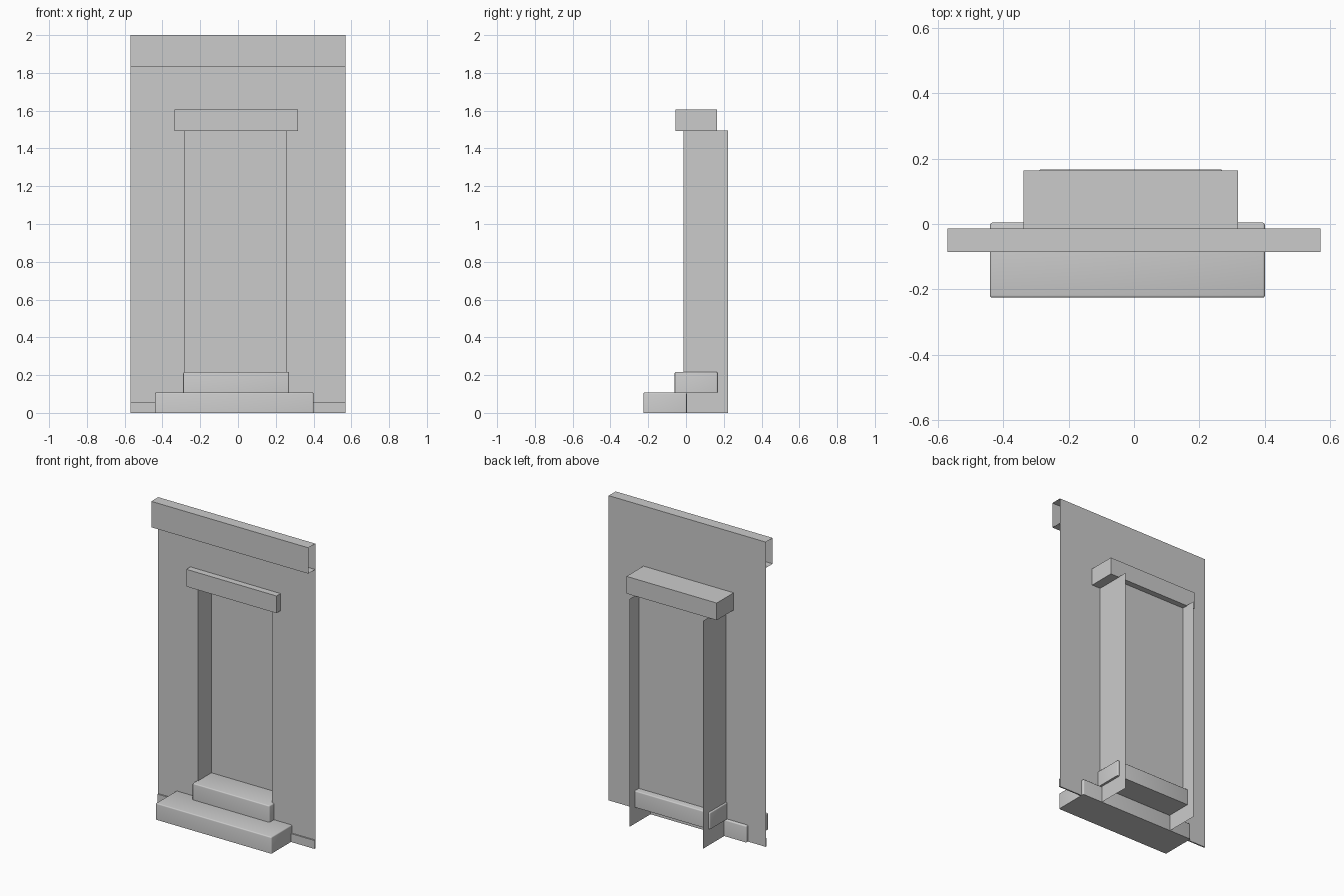
import bpy, bmesh, math

if "Cube" in bpy.data.objects:
    bpy.data.objects.remove(bpy.data.objects["Cube"])

plaster = bpy.data.materials.new("plain grey")
plaster.use_nodes = True
GREY = (0.6, 0.6, 0.6, 1)
plaster.diffuse_color = GREY
plaster.node_tree.nodes["Principled BSDF"].inputs["Base Color"].default_value = GREY

HALF, WALL_Y = 0.57, -0.013
DOOR_L, DOOR_R, DOOR_TOP = -0.28, 0.255, 1.495


def finish(name, bm):
    mesh = bpy.data.meshes.new(name)
    bm.to_mesh(mesh)
    bm.free()
    mesh.materials.append(plaster)
    obj = bpy.data.objects.new(name, mesh)
    bpy.context.collection.objects.link(obj)
    return obj


def sheet(name, points):
    """One flat face through the points."""
    bm = bmesh.new()
    bm.faces.new([bm.verts.new(p) for p in points])
    return finish(name, bm)


def moulding(name, profile, x0, x1):
    """Open-ended strip: a (y, z) profile swept along x."""
    bm = bmesh.new()
    a = [bm.verts.new((x0, y, z)) for y, z in profile]
    b = [bm.verts.new((x1, y, z)) for y, z in profile]
    for i in range(len(profile) - 1):
        bm.faces.new((a[i], b[i], b[i + 1], a[i + 1]))
    return finish(name, bm)


def box(name, xs, ys, zs, round_edge=0):
    bm = bmesh.new()
    bmesh.ops.create_cube(bm, size=1)
    for v in bm.verts:
        v.co = [r[0] if c < 0 else r[1] for c, r in zip(v.co, (xs, ys, zs))]
    if round_edge:
        # Soften everything except the flat underside
        edges = [e for e in bm.edges if max(v.co.z for v in e.verts) > zs[0] + 0.01]
        bmesh.ops.bevel(bm, geom=edges, offset=round_edge, segments=3,
                        profile=0.5, affect='EDGES')
    obj = finish(name, bm)
    if round_edge:
        bpy.ops.object.select_all(action='DESELECT')
        obj.select_set(True)
        bpy.context.view_layer.objects.active = obj
        bpy.ops.object.shade_smooth_by_angle(angle=math.radians(50))
    return obj


# Wall sheet with the doorway cut out of its bottom edge
outline = [(-HALF, 0), (DOOR_L, 0), (DOOR_L, DOOR_TOP), (DOOR_R, DOOR_TOP),
           (DOOR_R, 0), (HALF, 0), (HALF, 2), (-HALF, 2)]
sheet("wall", [(x, WALL_Y, z) for x, z in outline])

# Cornice and skirting strips
moulding("cornice", [(WALL_Y, 1.83), (-0.085, 1.83), (-0.085, 2), (WALL_Y, 2)], -HALF, HALF)
skirt = [(WALL_Y, 0), (-0.022, 0), (-0.022, 0.055), (WALL_Y, 0.055)]
for side, x0, x1 in (("right", -HALF, DOOR_L), ("left", DOOR_R, HALF)):
    moulding(side + "_skirting", skirt, x0, x1)

# Door jambs and the recessed door
for side, x in (("right", DOOR_L), ("left", DOOR_R)):
    sheet(side + "_jamb", [(x, WALL_Y, 0), (x, 0.222, 0), (x, 0.222, DOOR_TOP), (x, WALL_Y, DOOR_TOP)])
sheet("door", [(DOOR_L, 0.125, 0.18), (DOOR_R, 0.125, 0.18),
               (DOOR_R, 0.125, DOOR_TOP), (DOOR_L, 0.125, DOOR_TOP)])

# Lintel and doorsteps
box("lintel", (-0.337, 0.318), (-0.055, 0.163), (1.492, 1.605))
box("upper_step", (-0.29, 0.27), (-0.06, 0.167), (0.108, 0.216), 0.007)
box("lower_step", (-0.44, 0.4), (-0.225, 0.004), (0, 0.108), 0.007)
